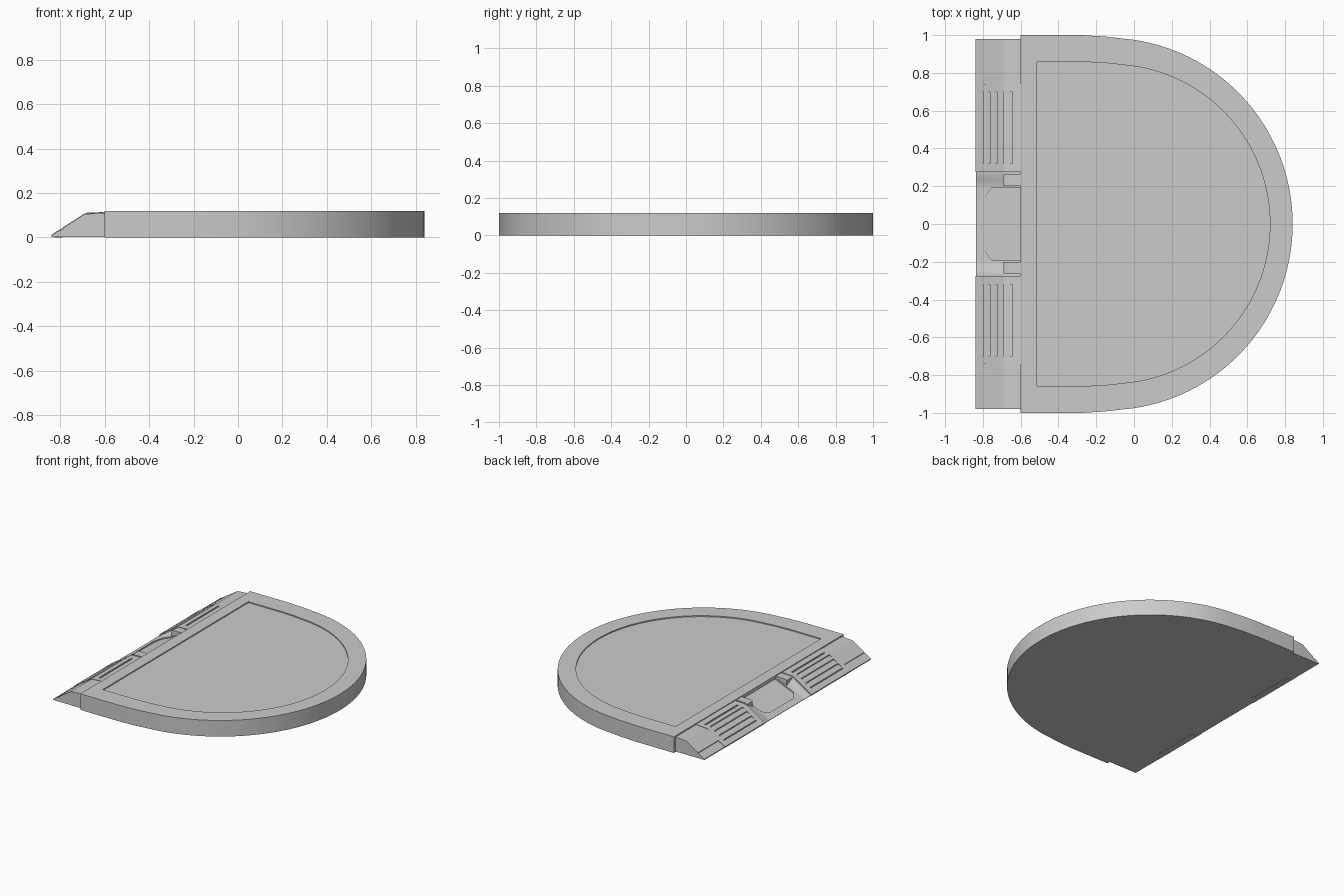
import bpy, bmesh, math

if "Cube" in bpy.data.objects:
    bpy.data.objects.remove(bpy.data.objects["Cube"])


def loft(name, rings, smooth=False):
    """Skin a list of equal-length closed rings and cap both ends."""
    bm = bmesh.new()
    vs = [[bm.verts.new(p) for p in r] for r in rings]
    n = len(rings[0])
    for a, b in zip(vs, vs[1:]):
        for i in range(n):
            j = (i + 1) % n
            bm.faces.new((a[i], a[j], b[j], b[i]))
    bm.faces.new(vs[0])
    bm.faces.new(vs[-1])
    bmesh.ops.recalc_face_normals(bm, faces=bm.faces[:])
    me = bpy.data.meshes.new(name)
    bm.to_mesh(me)
    bm.free()
    ob = bpy.data.objects.new(name, me)
    bpy.context.collection.objects.link(ob)
    bpy.ops.object.select_all(action='DESELECT')
    ob.select_set(True)
    bpy.context.view_layer.objects.active = ob
    if smooth:
        bpy.ops.object.shade_smooth_by_angle(angle=math.radians(25))
    return ob


def prism(name, xz, y0, y1):
    """Extrude an x-z profile between two y positions."""
    return loft(name, [[(x, y, z) for x, z in xz] for y in (y0, y1)])


# D-shaped slab with a shallow recessed top panel
C, R, H = -0.146, 0.986, 0.12
a_max = math.acos(-C / R)
half = [(C + R * math.cos(a_max * i / 32), R * math.sin(a_max * i / 32)) for i in range(33)]
half += [(-0.08, 0.984), (-0.16, 0.993), (-0.28, 1.0), (-0.6, 1.0)]
outline = half + [(x, -y) for x, y in reversed(half[1:])]


def ring(s, z):
    return [(x * s, y * s, z) for x, y in outline]


loft("platform_slab", [ring(1, 0), ring(1, H), ring(0.857, H), ring(0.857, H - 0.008)], True)

# Sloped edge ramp: high crest at the sides, a shallower dip in the middle
FRONT, CREST, BACK = -0.836, -0.69, -0.6
BASE = 0.003


def side_z(x):
    if x < CREST:
        return 0.006 + (x - FRONT) * 0.094 / (CREST - FRONT)
    return 0.100 + (x - CREST) * 0.006 / (BACK - CREST)


def centre_z(x):
    return 0.006 + (x - FRONT) * 0.098 / (BACK - FRONT)


def ramp_ring(y):
    t = min(max((abs(y) - 0.195) / 0.08, 0), 1)
    t = t * t * (3 - 2 * t)
    top = [(x, y, centre_z(x) * (1 - t) + side_z(x) * t) for x in (FRONT, CREST, BACK)]
    return [(FRONT, y, BASE)] + top + [(BACK, y, BASE)]


ys = [0.195 + 0.08 * i / 8 for i in range(9)] + [0.98]
ramp = loft("edge_ramp", [ramp_ring(y) for y in [-v for v in reversed(ys)] + ys], True)

# Chamfered recess in the middle of the ramp
plan = [(-0.5, -0.19), (-0.755, -0.19), (-0.79, -0.14), (-0.79, 0.14), (-0.755, 0.19), (-0.5, 0.19)]
cutter = loft("recess_cutter", [[(x, y, centre_z(x) - 0.009) for x, y in plan],
                                [(x, y, 0.3) for x, y in plan]])
cutter.hide_render = True
mod = ramp.modifiers.new("recess", 'BOOLEAN')
mod.operation = 'DIFFERENCE'
mod.object = cutter
bpy.context.view_layer.objects.active = ramp
bpy.ops.object.modifier_apply(modifier=mod.name)
bpy.data.objects.remove(cutter)


def plate(name, x0, x1, y0, y1, lift):
    """Thin plate lying on the side surface of the ramp, following the crest."""
    xs = [x0] + ([CREST] if x0 < CREST < x1 else []) + [x1]
    top = [(x, side_z(x) + lift) for x in xs]
    bottom = [(x, max(BASE, side_z(x) - 0.006)) for x in reversed(xs)]
    return prism(name, top + bottom, y0, y1)


for tag, s in (("left", 1), ("right", -1)):
    # Raised frame around the vent
    plate(f"{tag}_frame_inner", -0.84, BACK, s * 0.275, s * 0.32, 0.008)
    plate(f"{tag}_frame_outer", -0.84, BACK, s * 0.70, s * 0.74, 0.008)
    plate(f"{tag}_frame_sill", -0.84, -0.805, s * 0.32, s * 0.70, 0.008)
    plate(f"{tag}_frame_header", -0.69, -0.656, s * 0.32, s * 0.70, 0.008)
    plate(f"{tag}_frame_back", -0.644, BACK, s * 0.32, s * 0.70, 0.008)
    # Louvre slats stepping up the slope
    for i in range(3):
        x = -0.799 + i * 0.037
        prism(f"{tag}_slat_{i + 1}",
              [(x, side_z(x) - 0.004), (x, side_z(x) + 0.008),
               (x + 0.028, side_z(x + 0.028) + 0.006), (x + 0.028, side_z(x + 0.028) - 0.004)],
              s * 0.32, s * 0.70)
    # End plates separated by a groove
    plate(f"{tag}_end_lower", -0.838, -0.796, s * 0.74, s * 0.98, 0.005)
    plate(f"{tag}_end_upper", -0.785, BACK, s * 0.74, s * 0.98, 0.005)
    # Shoulder block beside the central recess
    prism(f"{tag}_shoulder", [(CREST, 0.05), (CREST, 0.105), (-0.68, 0.112), (BACK, 0.114), (BACK, 0.05)],
          s * 0.2, s * 0.265)
    # Thin foot strip under the vent
    prism(f"{tag}_foot_strip", [(-0.825, 0), (-0.825, 0.006), (-0.79, 0.006), (-0.79, 0)],
          s * 0.32, s * 0.69)
